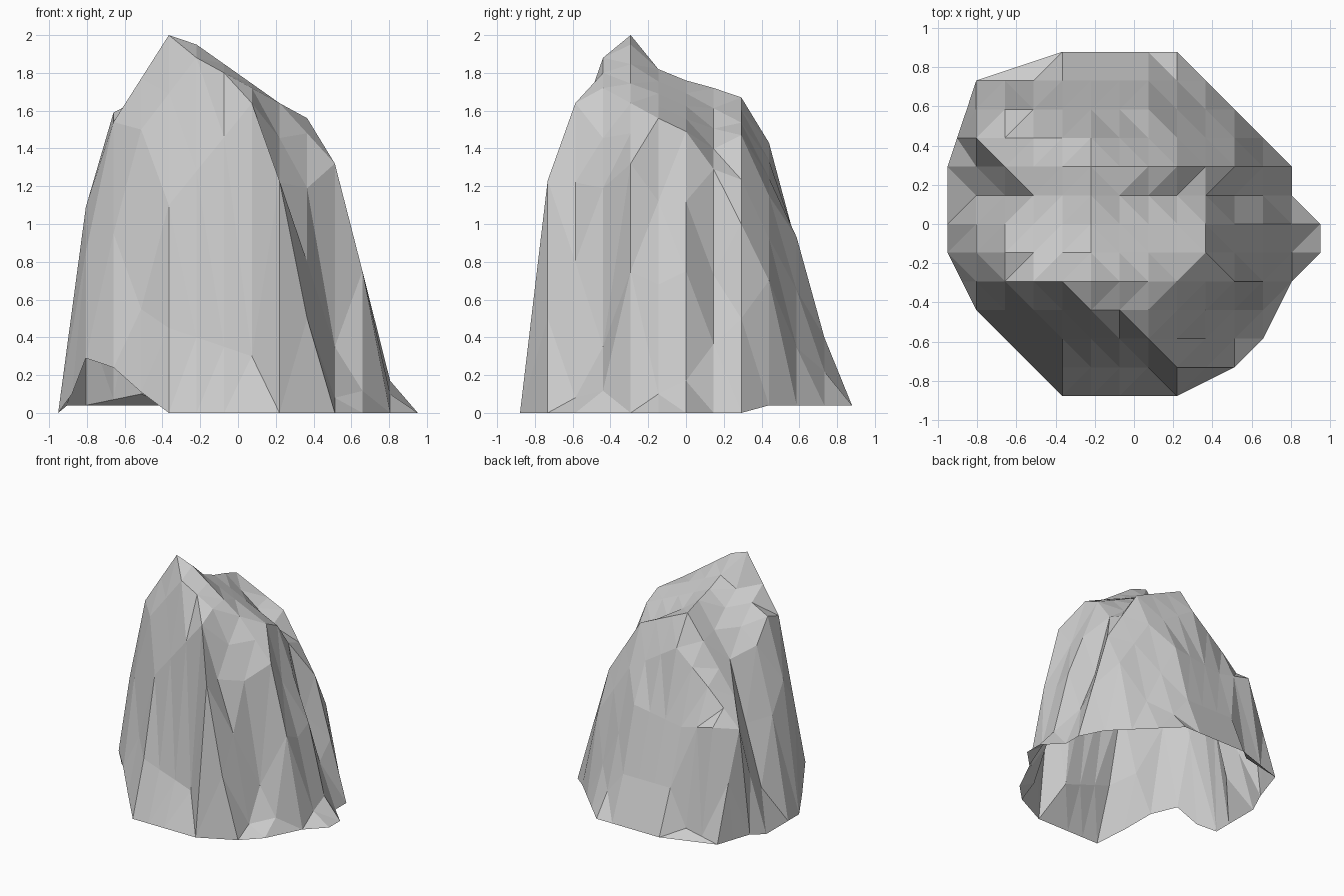
import bpy, bmesh, math

if "Cube" in bpy.data.objects:
    bpy.data.objects.remove(bpy.data.objects["Cube"])

STEP = 1.904 / 13   # grid spacing of the terrain-like rock

# One section per row, front to back:
# (left rim column, right rim column, {column: height along the section})
SECTIONS = [
    (4, 8, {}),
    (3, 10, {3: .11, 4: .45, 7: .3, 8: 1.23, 9: .5}),
    (2, 11, {2: .24, 3: .55, 4: 1.1, 7: 1.64, 9: .8, 10: .08}),
    (1, 11.5, {1: .29, 2: .95, 3: 1.5, 5: 1.88, 7: 1.72, 9: 1.19, 10: .35}),
    (.5, 12, {.5: .1, 1: .85, 2: 1.54, 4: 2.0, 5: 1.95, 8: 1.64, 10: 1.32, 11: .75}),
    (0, 13, {1: 1.09, 2: 1.59, 5: 1.82, 9: 1.56, 11: .68, 12: .1}),
    (0, 13, {1: .85, 2: 1.4, 5: 1.76, 9: 1.49, 11: .75, 12: .17}),
    (0, 12, {1: .3, 3: 1.3, 5: 1.72, 9: 1.29, 10: .73}),
    (0, 12, {1: .45, 2: 1.08, 5: 1.67, 8: 1.47, 10: 1.0}),
    (.33, 11, {1: .9, 3: 1.18, 5: 1.43, 8: 1.15, 10: .7}),
    (.67, 10, {1: .5, 2: .93, 4: .86, 7: .93, 8: .65}),
    (1, 9, {3: .1, 4: .4, 7: .4}),
    (4, 8, {}),
]


def height(profile, x):
    for (x0, z0), (x1, z1) in zip(profile, profile[1:]):
        if x0 <= x <= x1:
            return z0 + (z1 - z0) * (x - x0) / (x1 - x0)
    return 0


bm = bmesh.new()

# Section points
rows = []
for j, (left, right, points) in enumerate(SECTIONS):
    rim = .04 if j > 8 else 0   # back rim sits slightly off the floor
    profile = sorted(({left: rim, right: rim} | points).items())
    row = {}
    for k in range(int(left), math.ceil(right) + 1):
        x = min(max(k, left), right)
        row[k] = bm.verts.new(((x - 6.5) * STEP, (j - 6) * STEP, height(profile, x)))
    rows.append(row)

# Skin between neighbouring sections; short rows fan out from their ends
for a, b in zip(rows, rows[1:]):
    def pick(row, k):
        return row[min(max(k, min(row)), max(row))]
    for k in range(min(*a, *b), max(*a, *b)):
        corners = [pick(a, k), pick(a, k + 1), pick(b, k + 1), pick(b, k)]
        corners = list(dict.fromkeys(corners))
        if len(corners) > 2:
            bm.faces.new(corners)

# Flat triangular facets, open underneath
bmesh.ops.triangulate(bm, faces=bm.faces[:], quad_method='SHORT_EDGE')
mesh = bpy.data.meshes.new("rock")
bm.to_mesh(mesh)
bm.free()
bpy.context.collection.objects.link(bpy.data.objects.new("rock", mesh))
